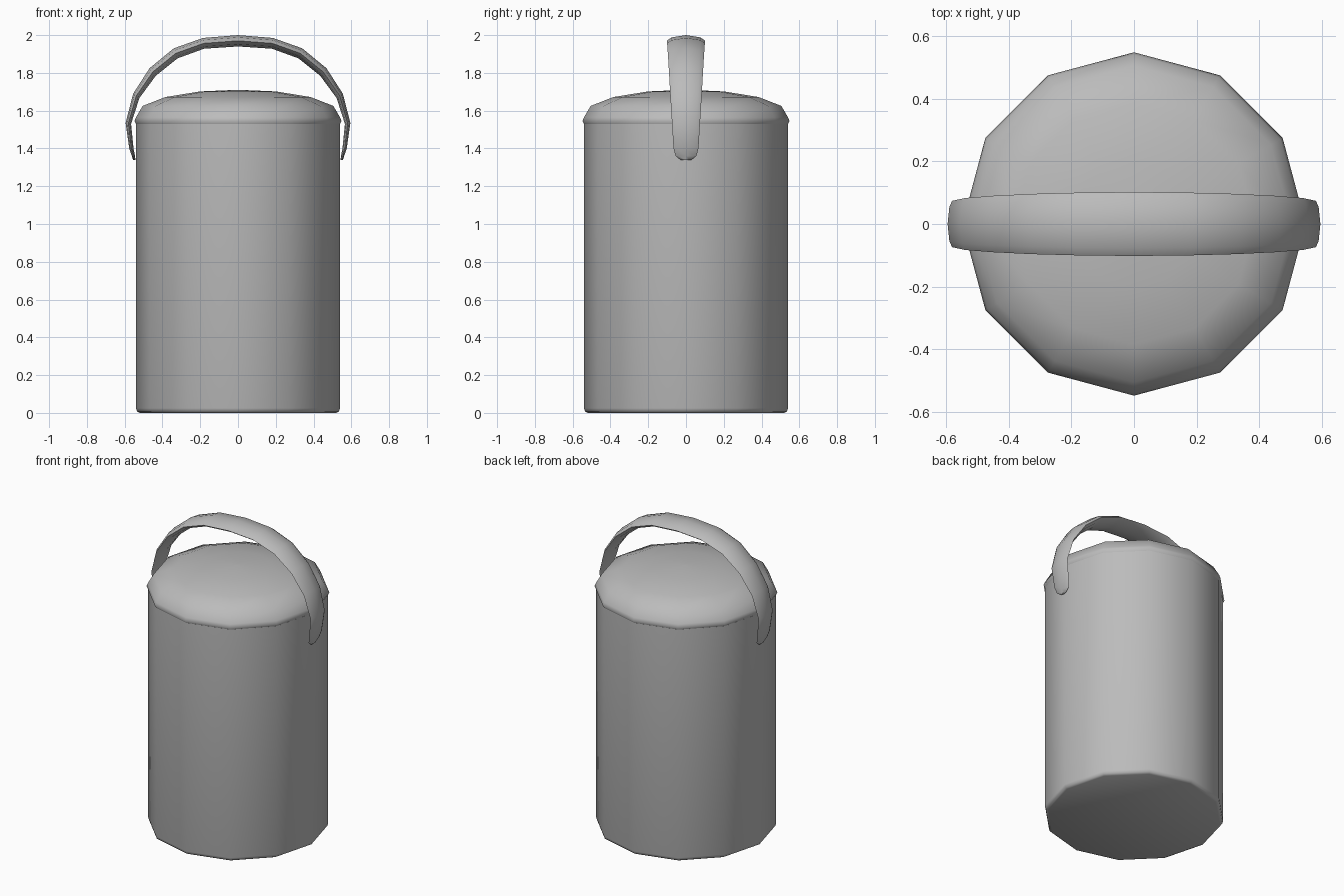
import bpy, bmesh, math

cube = bpy.data.objects.get("Cube")
if cube:
    bpy.data.objects.remove(cube, do_unlink=True)

grey = bpy.data.materials.new("plain grey")
grey.use_nodes = True
colour = (0.5, 0.5, 0.5, 1)
grey.diffuse_color = colour
grey.node_tree.nodes["Principled BSDF"].inputs["Base Color"].default_value = colour


def skin(name, rings, sharp):
    """Join equal rings of points into a closed, smooth-shaded surface."""
    bm = bmesh.new()
    loops = [[bm.verts.new(p) for p in ring] for ring in rings]
    n = len(loops[0])
    for a, b in zip(loops, loops[1:]):
        for i in range(n):
            j = (i + 1) % n
            bm.faces.new((a[i], a[j], b[j], b[i]))
    bm.faces.new(loops[0][::-1])
    bm.faces.new(loops[-1])
    bmesh.ops.recalc_face_normals(bm, faces=bm.faces)
    mesh = bpy.data.meshes.new(name)
    bm.to_mesh(mesh)
    bm.free()
    mesh.materials.append(grey)
    obj = bpy.data.objects.new(name, mesh)
    bpy.context.collection.objects.link(obj)
    bpy.ops.object.select_all(action='DESELECT')
    obj.select_set(True)
    bpy.context.view_layer.objects.active = obj
    bpy.ops.object.shade_smooth_by_angle(angle=math.radians(sharp))


def turned(name, profile, sides=12):
    """Revolve a (radius, height) profile around the z axis."""
    angles = [math.tau * i / sides for i in range(sides)]
    skin(name, [[(r * math.cos(a), r * math.sin(a), z) for a in angles]
                for r, z in profile], 50)


# Canister body with a small bevel at the foot
turned("body", [(0.52, 0), (0.535, 0.008), (0.54, 0.025), (0.54, 1.53)])

# Domed lid with a narrow overhanging rim
turned("lid", [(0.535, 1.522), (0.548, 1.545), (0.54, 1.565), (0.505, 1.625),
               (0.385, 1.672), (0.2, 1.702), (0.01, 1.71)])

# Handle: outer x, z, inner x, z and half width, from the crown to one tip
half = [(0, 2.0, 0, 1.94, 0.102), (0.185, 1.985, 0.18, 1.928, 0.1),
        (0.34, 1.93, 0.32, 1.877, 0.096), (0.468, 1.825, 0.435, 1.785, 0.09),
        (0.555, 1.69, 0.522, 1.667, 0.083), (0.595, 1.535, 0.566, 1.53, 0.074),
        (0.576, 1.40, 0.553, 1.40, 0.066), (0.562, 1.36, 0.545, 1.36, 0.055),
        (0.555, 1.338, 0.543, 1.338, 0.025)]
path = [(-a, b, -c, d, w) for a, b, c, d, w in half[:0:-1]] + half


def lens(xo, zo, xi, zi, w):
    """Lens-shaped section: crowned outside and inside, thin at the edges."""
    ring = []
    for y, t in ((-1, .5), (-.75, .8), (0, 1), (.75, .8), (1, .5), (.75, .2), (0, 0), (-.75, .2)):
        ring.append((xi + (xo - xi) * t, y * w, zi + (zo - zi) * t))
    return ring


skin("handle", [lens(*p) for p in path], 60)
